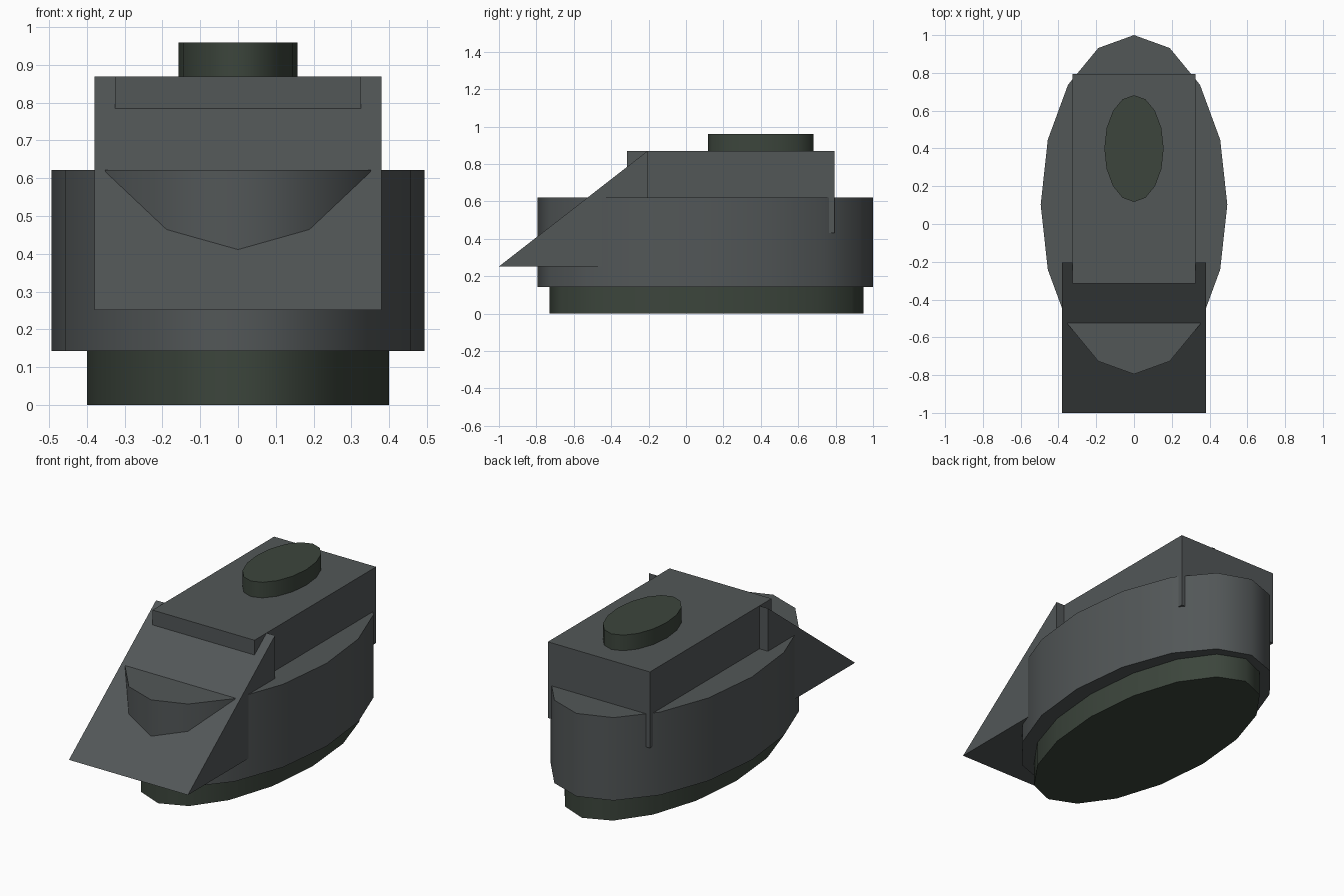
import bpy, bmesh, math

if "Cube" in bpy.data.objects:
    bpy.data.objects.remove(bpy.data.objects["Cube"])


def material(name, color):
    m = bpy.data.materials.new(name)
    m.diffuse_color = (*color, 1)
    m.use_nodes = True
    m.node_tree.nodes["Principled BSDF"].inputs["Base Color"].default_value = m.diffuse_color
    return m


GREY = material("dark_grey", (0.085, 0.095, 0.097))
GREEN = material("dark_green", (0.045, 0.06, 0.045))


def prism(name, profile, vec, mat, smooth=False):
    """Extrude a closed 3D outline along vec into a solid."""
    bm = bmesh.new()
    face = bm.faces.new([bm.verts.new(p) for p in profile])
    ext = bmesh.ops.extrude_face_region(bm, geom=[face], use_keep_orig=True)
    top = [v for v in ext["geom"] if isinstance(v, bmesh.types.BMVert)]
    bmesh.ops.translate(bm, verts=top, vec=vec)
    bmesh.ops.recalc_face_normals(bm, faces=bm.faces)
    me = bpy.data.meshes.new(name)
    bm.to_mesh(me)
    bm.free()
    me.materials.append(mat)
    ob = bpy.data.objects.new(name, me)
    bpy.context.collection.objects.link(ob)
    if smooth:
        bpy.ops.object.select_all(action='DESELECT')
        bpy.context.view_layer.objects.active = ob
        ob.select_set(True)
        bpy.ops.object.shade_smooth_by_angle(angle=math.radians(60))
    return ob


def oval(name, rx, y0, y1, z0, z1, mat, n=16):
    """Low-poly elliptical drum spanning y0..y1 and z0..z1."""
    cy, ry = (y0 + y1) / 2, (y1 - y0) / 2
    ring = [(rx * math.sin(2 * math.pi * i / n),
             cy + ry * math.cos(2 * math.pi * i / n), z0) for i in range(n)]
    return prism(name, ring, (0, 0, z1 - z0), mat, smooth=True)


# Stacked oval drums
oval("base", 0.4, -0.73, 0.95, 0, 0.145, GREEN)
oval("body", 0.494, -0.795, 1.0, 0.143, 0.622, GREY)
oval("top_cap", 0.157, 0.117, 0.682, 0.868, 0.96, GREEN)

# Upper block, its rear corners poke out of the body
prism("upper_block", [(-0.326, -0.315, 0.43), (0.326, -0.315, 0.43),
                      (0.326, 0.795, 0.43), (-0.326, 0.795, 0.43)],
      (0, 0, 0.44), GREY)

# Sloped front wedge
prism("front_wedge", [(-0.38, -1.0, 0.252), (-0.38, -0.205, 0.252),
                      (-0.38, -0.205, 0.87)], (0.76, 0, 0), GREY)
